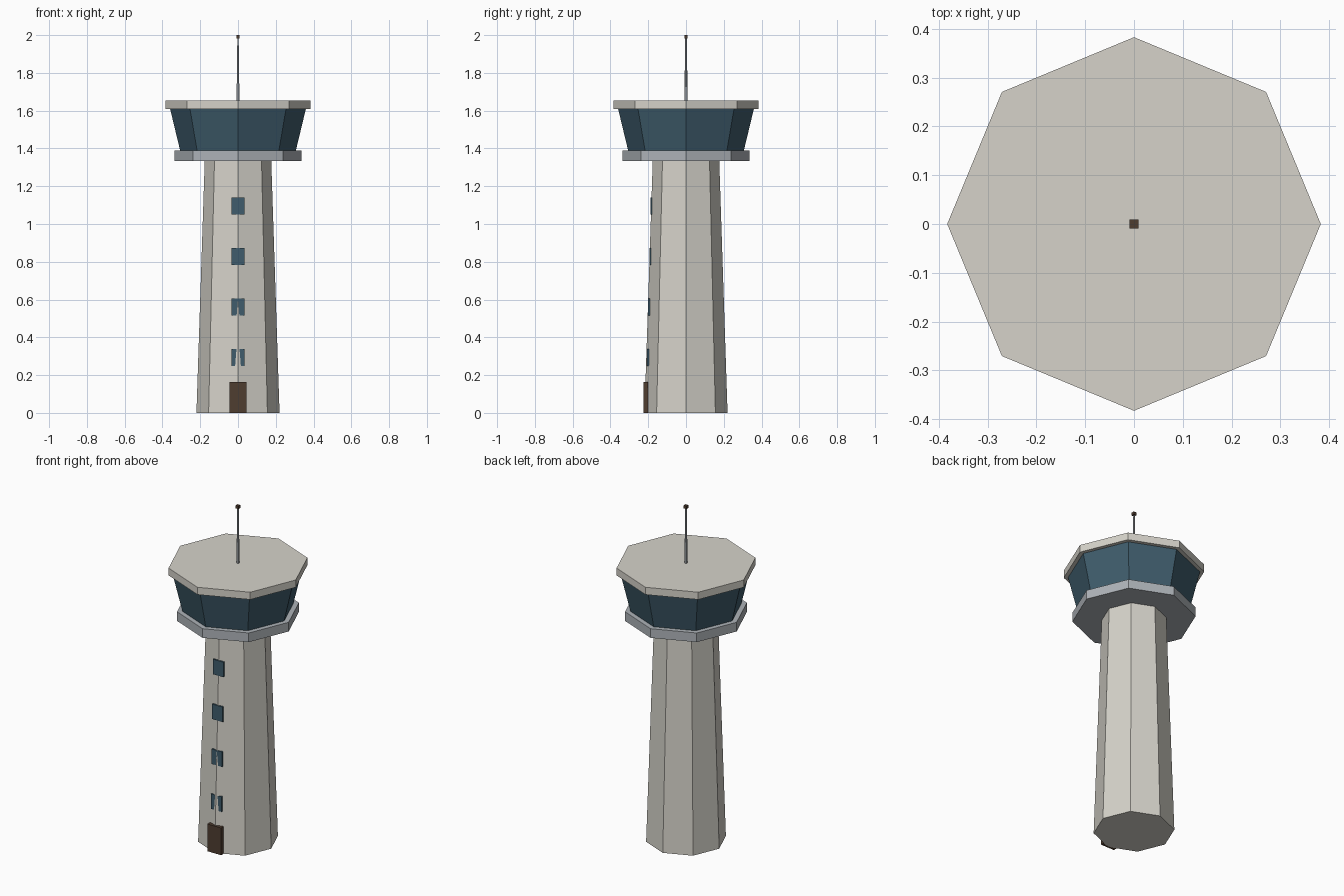
import bpy, bmesh
from mathutils import Matrix

if "Cube" in bpy.data.objects:
    bpy.data.objects.remove(bpy.data.objects["Cube"])


def material(name, rgb):
    m = bpy.data.materials.new(name)
    m.diffuse_color = (*rgb, 1)
    m.use_nodes = True
    m.node_tree.nodes["Principled BSDF"].inputs["Base Color"].default_value = m.diffuse_color
    return m


concrete = material("pale concrete", (0.67, 0.65, 0.59))
metal = material("grey metal", (0.42, 0.45, 0.48))
glass = material("blue glass", (0.05, 0.108, 0.15))
brown = material("dark brown", (0.078, 0.047, 0.03))


def finish(bm, name, mat):
    me = bpy.data.meshes.new(name)
    bm.to_mesh(me)
    bm.free()
    ob = bpy.data.objects.new(name, me)
    me.materials.append(mat)
    bpy.context.collection.objects.link(ob)
    return ob


def prism(name, mat, r0, r1, z0, z1, sides=8):
    """Upright tapered prism with a corner on the x axis."""
    bm = bmesh.new()
    bmesh.ops.create_cone(bm, cap_ends=True, segments=sides, radius1=r0, radius2=r1,
                          depth=z1 - z0, matrix=Matrix.Translation((0, 0, (z0 + z1) / 2)))
    return finish(bm, name, mat)


def box(name, mat, size, centre):
    bm = bmesh.new()
    bmesh.ops.create_cube(bm, size=1, matrix=Matrix.Translation(centre) @ Matrix.Diagonal((*size, 1)))
    return finish(bm, name, mat)


# Octagonal tower and control room
prism("shaft", concrete, 0.22, 0.176, 0, 1.335)
prism("deck", metal, 0.336, 0.336, 1.333, 1.388)
prism("cab_glass", glass, 0.306, 0.36, 1.388, 1.612)
prism("roof", concrete, 0.383, 0.383, 1.61, 1.654)

# Mast with a small tip block
prism("antenna", metal, 0.009, 0.004, 1.654, 1.985, 6)
box("antenna_tip", brown, (0.018, 0.018, 0.018), (0, 0, 1.991))

# Door and stair windows on the front corner
box("door", brown, (0.092, 0.024, 0.163), (0, -0.213, 0.0815))
for i in range(4):
    front = 0.2055 - 0.0055 * i
    box(f"window_{i + 1}", glass, (0.07, 0.0095, 0.09), (0, -front + 0.00475, 0.294 + 0.267 * i))
